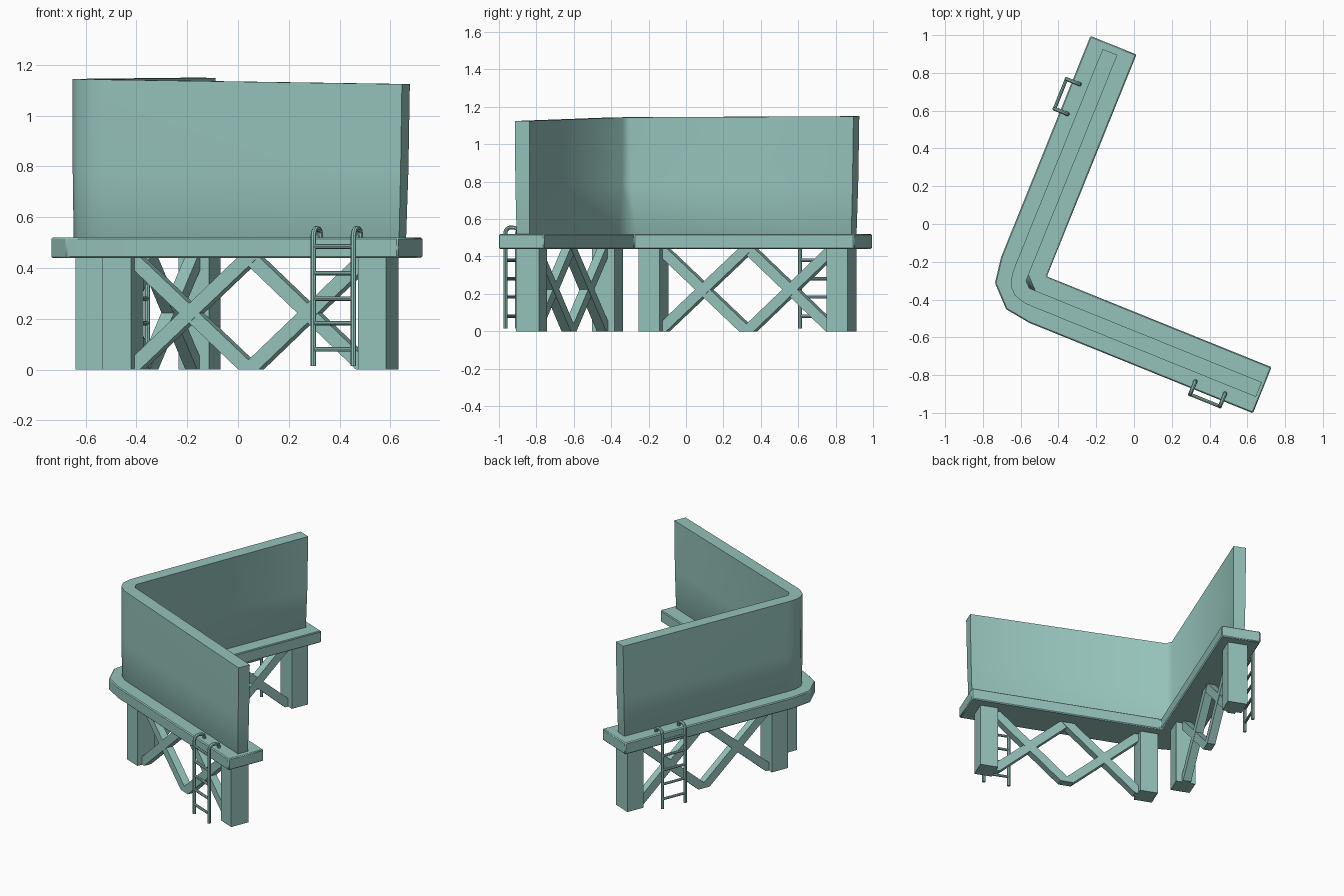
import bpy, bmesh, math
from mathutils import Vector

if "Cube" in bpy.data.objects:
    bpy.data.objects.remove(bpy.data.objects["Cube"])

ANG = math.radians(-22.0)
CA, SA = math.cos(ANG), math.sin(ANG)
CX, CY = -0.637, -0.352          # corner of the L centreline

paint = bpy.data.materials.new("grey_green_paint")
paint.diffuse_color = (0.30, 0.54, 0.49, 1)
paint.use_nodes = True
paint.node_tree.nodes["Principled BSDF"].inputs["Base Color"].default_value = paint.diffuse_color


def world(u, v, z, arm=0):
    """Local L coordinates (u along the arm, v across, inward +) to world."""
    if arm:
        u, v = v, u
    return Vector((CX + CA * u - SA * v, CY + SA * u + CA * v, z))


def finish(bm, name, angle=30, bevel=0):
    bmesh.ops.recalc_face_normals(bm, faces=bm.faces)
    me = bpy.data.meshes.new(name)
    bm.to_mesh(me)
    bm.free()
    me.materials.append(paint)
    ob = bpy.data.objects.new(name, me)
    bpy.context.collection.objects.link(ob)
    if bevel:
        m = ob.modifiers.new("bevel", 'BEVEL')
        m.width = bevel
        m.segments = 1
        m.limit_method = 'ANGLE'
    bpy.ops.object.select_all(action='DESELECT')
    ob.select_set(True)
    bpy.context.view_layer.objects.active = ob
    bpy.ops.object.shade_smooth_by_angle(angle=math.radians(angle))
    return ob


def loft(name, rings, angle=30, bevel=0):
    """Skin stacked rings of world points and cap both ends."""
    bm = bmesh.new()
    vs = [[bm.verts.new(p) for p in r] for r in rings]
    n = len(vs[0])
    for a, b in zip(vs, vs[1:]):
        for i in range(n):
            j = (i + 1) % n
            bm.faces.new((a[i], a[j], b[j], b[i]))
    bm.faces.new(vs[0])
    bm.faces.new(vs[-1])
    return finish(bm, name, angle, bevel)


def l_outline(h_in, h_out, l1, l2, outer, inner):
    """L-shaped outline with a softened outer corner."""
    pts = [(l1, h_in), (l1, -h_out)] + outer
    pts += [(b, a) for a, b in reversed(outer)] + [(-h_out, l2), (h_in, l2)]
    return pts + inner


# Platform
deck = l_outline(0.135, 0.128, 1.418, 1.402, [(0.14, -0.128), (0.0, -0.107)], [(0.135, 0.135)])
loft("platform", [[world(u, v, z) for u, v in deck] for z in (0.44, 0.52)], 20, 0.006)


# Tall wall, narrowing slightly towards its foot, with a wider inner corner there
def wall_ring(h, shorten, k, z=None):
    pts = l_outline(h, h, 1.4 - shorten, 1.362 - shorten,
                    [(0.13, -h), (0.075, -h + 0.002), (0.015, -h + 0.02)],
                    [(h, h + k), (h + k, h)])
    return [world(u, v, z if z else 1.144 - 0.014 * u + 0.004 * v) for u, v in pts]


loft("wall", [wall_ring(0.026, 0.02, 0.075, 0.495), wall_ring(0.037, 0.014, 0.075, 0.515),
              wall_ring(0.041, 0.006, 0.036, 0.78), wall_ring(0.042, 0, 0.03)], 50)


def tube(name, paths, radius):
    """Round bars swept along polylines, as one object."""
    bm = bmesh.new()
    n = 8
    for path in paths:
        side = None
        rings = []
        for i, p in enumerate(path):
            t = (path[min(i + 1, len(path) - 1)] - path[max(i - 1, 0)]).normalized()
            if side is None:
                side = t.orthogonal().normalized()
            side = (side - t * side.dot(t)).normalized()
            up = t.cross(side)
            rings.append([bm.verts.new(p + radius * (math.cos(a) * side + math.sin(a) * up))
                          for a in (2 * math.pi * k / n for k in range(n))])
        for a, b in zip(rings, rings[1:]):
            for i in range(n):
                j = (i + 1) % n
                bm.faces.new((a[i], a[j], b[j], b[i]))
        bm.faces.new(rings[0])
        bm.faces.new(rings[-1])
    return finish(bm, name, 40)


for arm, side in enumerate(("front", "back")):
    # Legs at both ends of the arm
    for label, u in (("corner", 0.196), ("end", 1.28)):
        rect = [(u - 0.06, -0.058), (u + 0.06, -0.058), (u + 0.06, 0.072), (u - 0.06, 0.072)]
        loft(f"{side}_{label}_leg", [[world(a, b, z, arm) for a, b in rect] for z in (0, 0.45)])

    # Two crossed brace pairs between the legs
    for i, (a, b) in enumerate(((0.235, 0.74), (0.74, 1.24))):
        for j, (s, e) in enumerate(((a, b), (b, a))):
            d = 0.027 - 0.002 * j
            rings = [[world(c + p, q + 0.005, z, arm) for p, q in
                      ((-0.043, -d), (0.043, -d), (0.043, d), (-0.043, d))]
                     for c, z in ((s, 0.0), (e, 0.445))]
            loft(f"{side}_brace_{i}_{j}", rings)

    # Ladder hooked over the outer edge of the platform
    u0 = (1.072, 0.973)[arm]
    u1 = u0 + 0.17
    v, r = -0.16, 0.03
    prof = [(v, 0.015), (v, 0.525)]
    prof += [(v + r - r * math.cos(t), 0.525 + r * math.sin(t))
             for t in (math.radians(x) for x in (22, 45, 68, 90))]
    prof += [(-0.105, 0.553), (-0.09, 0.545), (-0.085, 0.515)]
    bars = [[world(u, q, z, arm) for q, z in prof] for u in (u0, u1)]
    tube(f"{side}_ladder_rails", bars, 0.011)
    rungs = [[world(u0, v, z, arm), world(u1, v, z, arm)] for z in (0.08, 0.183, 0.28, 0.38, 0.485)]
    tube(f"{side}_ladder_rungs", rungs, 0.009)
